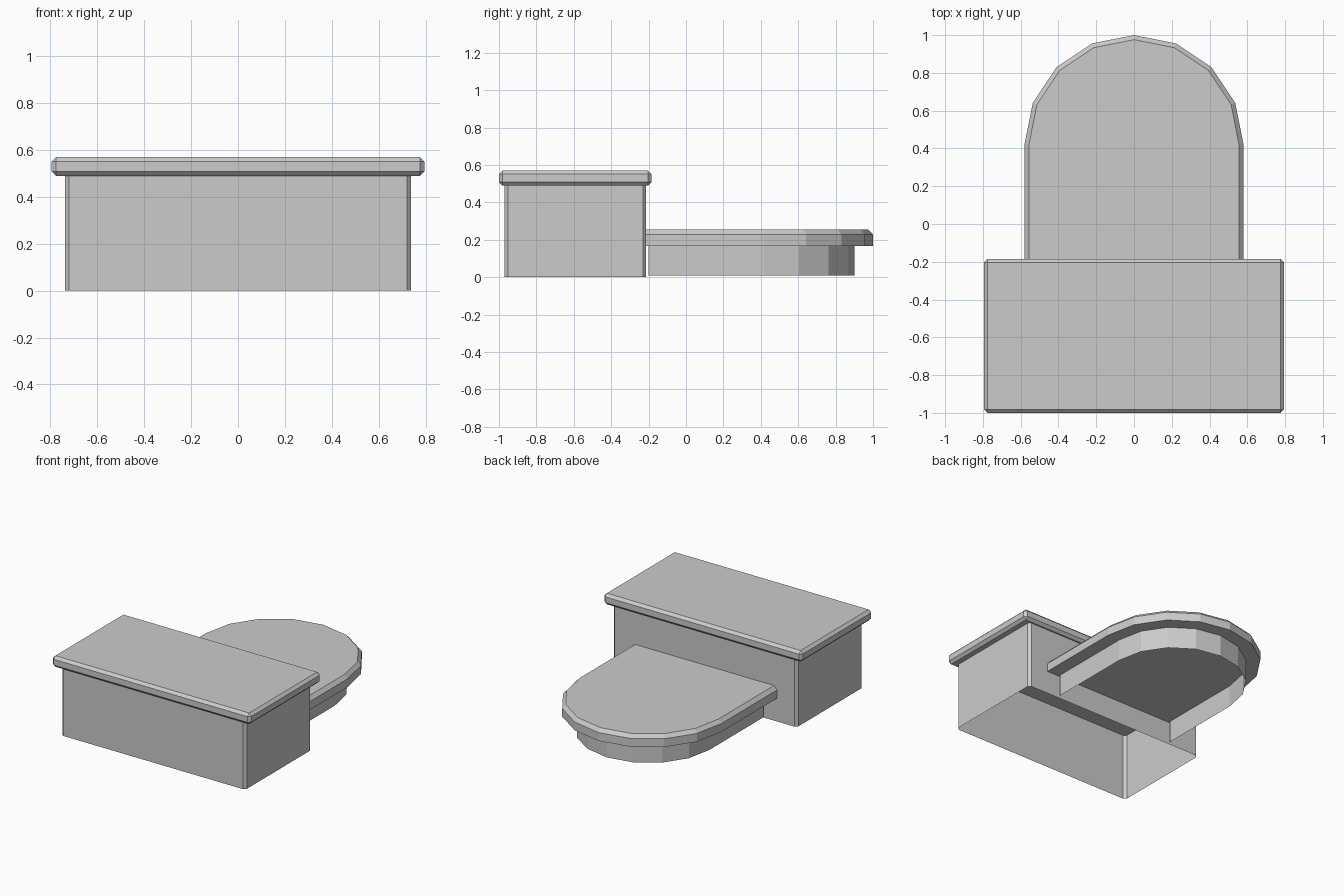
import bpy, bmesh
from math import pi, cos, sin

if "Cube" in bpy.data.objects:
    bpy.data.objects.remove(bpy.data.objects["Cube"])

BOX_Y = -0.592    # centre of the rear box
WALL_Y = -0.213   # face of the box the low step touches
ARC_Y = 0.42      # centre of the rounded end


def finish(name, bm):
    bmesh.ops.recalc_face_normals(bm, faces=bm.faces)
    mesh = bpy.data.meshes.new(name)
    bm.to_mesh(mesh)
    bm.free()
    obj = bpy.data.objects.new(name, mesh)
    bpy.context.collection.objects.link(obj)
    return obj


def cuboid(size, z0):
    bm = bmesh.new()
    bmesh.ops.create_cube(bm, size=1)
    for v in bm.verts:
        v.co = (v.co.x * size[0], v.co.y * size[1] + BOX_Y, (v.co.z + 0.5) * size[2] + z0)
    return bm


def bevel(bm, edges, width):
    bmesh.ops.bevel(bm, geom=edges, offset=width, segments=1, profile=0.5, affect='EDGES')


def arch(radius, y0):
    """Outline with straight sides and an eight-segment rounded end."""
    arc = [(radius * cos(i * pi / 8), ARC_Y + radius * sin(i * pi / 8)) for i in range(9)]
    return [(radius, y0)] + arc + [(-radius, y0)]


def arch_rings(bm, levels, y0):
    """Stack arch outlines (radius, z) and join them with side faces."""
    rings = [[bm.verts.new((x, y, z)) for x, y in arch(r, y0)] for r, z in levels]
    for a, b in zip(rings, rings[1:]):
        for i in range(len(a) - 1):
            bm.faces.new((a[i], a[i + 1], b[i + 1], b[i]))
    return rings


# Box walls: open underneath, chamfered upright corners
bm = cuboid((1.476, 0.758, 0.49), 0)
bevel(bm, [e for e in bm.edges if abs(e.verts[0].co.z - e.verts[1].co.z) > 0.1], 0.018)
caps = [f for f in bm.faces if abs(f.normal.z) > 0.9]
bmesh.ops.delete(bm, geom=caps, context='FACES_ONLY')
finish("box_walls", bm)

# Overhanging top slab, chamfered all round
bm = cuboid((1.59, 0.816, 0.08), 0.49)
bevel(bm, list(bm.edges), 0.019)
finish("box_top", bm)

# Low rounded step slab, chamfered upper edge
bm = bmesh.new()
rings = arch_rings(bm, [(0.58, 0.168), (0.58, 0.228), (0.556, 0.254)], WALL_Y)
bm.faces.new(rings[0])
bm.faces.new(rings[-1])
bm.faces.new([r[0] for r in rings] + [r[-1] for r in reversed(rings)])
finish("step_top", bm)

# Open skirt under the step
bm = bmesh.new()
arch_rings(bm, [(0.482, 0.01), (0.482, 0.168)], -0.2)
finish("step_skirt", bm)
